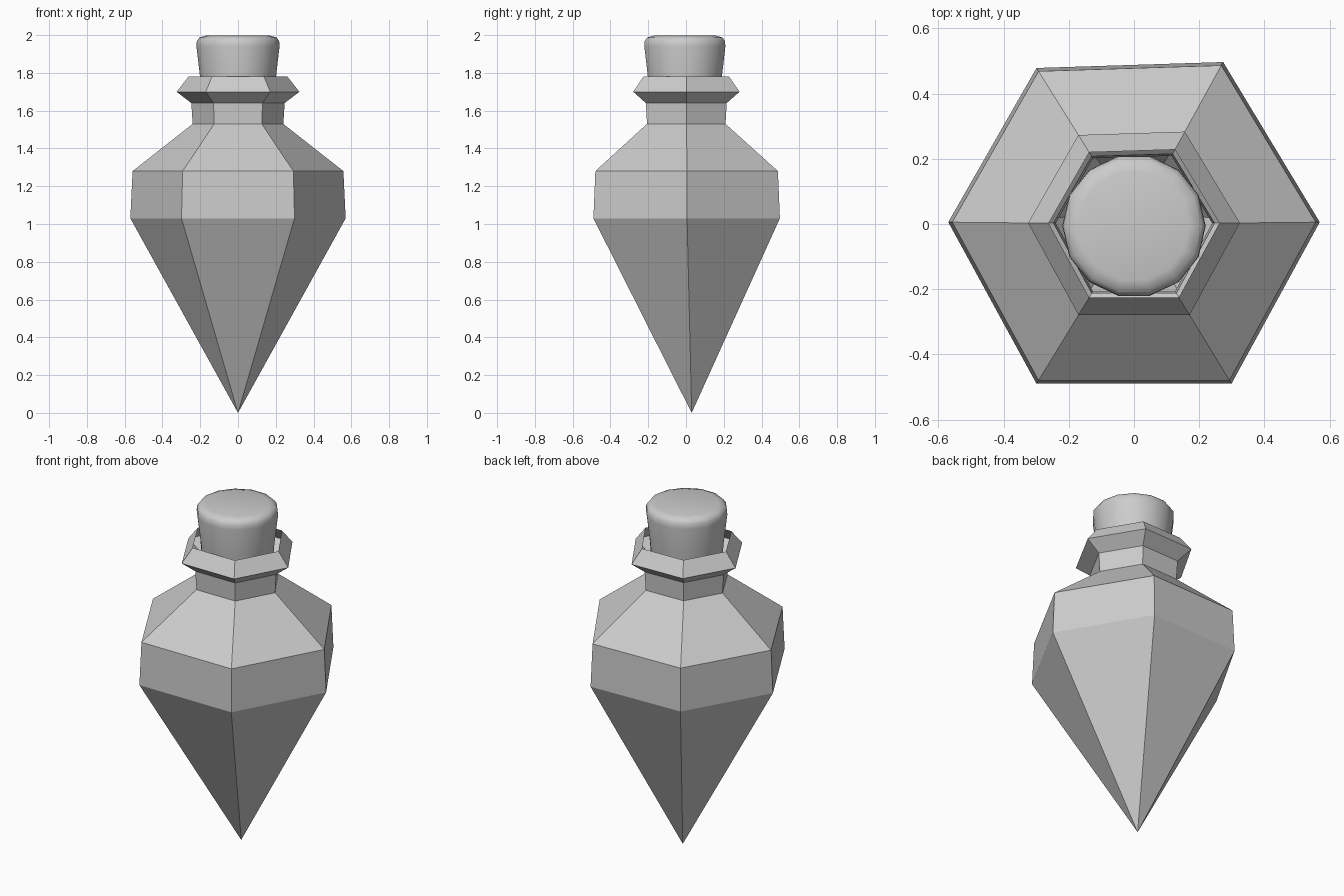
import bpy, bmesh, math

if "Cube" in bpy.data.objects:
    bpy.data.objects.remove(bpy.data.objects["Cube"])

def material(name, colour):
    m = bpy.data.materials.new(name)
    m.diffuse_color = (*colour, 1)
    m.use_nodes = True
    m.node_tree.nodes["Principled BSDF"].inputs["Base Color"].default_value = m.diffuse_color
    return m

grey = material("plain grey", (0.6, 0.6, 0.6))

def make_object(name, bm):
    bmesh.ops.recalc_face_normals(bm, faces=bm.faces)
    me = bpy.data.meshes.new(name)
    bm.to_mesh(me)
    bm.free()
    me.materials.append(grey)
    ob = bpy.data.objects.new(name, me)
    bpy.context.collection.objects.link(ob)
    return ob

def loft(bm, rings):
    """Join consecutive rings of vertices with quads."""
    for a, b in zip(rings, rings[1:]):
        n = len(a)
        for i in range(n):
            j = (i + 1) % n
            bm.faces.new((a[i], a[j], b[j], b[i]))

# Bottle: slightly uneven hexagon scaled up a profile, open at the mouth
HEX = [(1, 0.01), (0.48, 0.872), (-0.525, 0.84), (-1, 0.01), (-0.525, -0.86), (0.525, -0.86)]
PROFILE = [(0.57, 1.03), (0.558, 1.28), (0.24, 1.53), (0.247, 1.64), (0.325, 1.70), (0.262, 1.78)]
bm = bmesh.new()
rings = [[bm.verts.new((x * r, y * r, z)) for x, y in HEX] for r, z in PROFILE]
loft(bm, rings)
tip = bm.verts.new((0, 0.03, 0))
for i in range(6):
    bm.faces.new((tip, rings[0][(i + 1) % 6], rings[0][i]))
make_object("bottle", bm)

# Cork: tapered stopper with a softly rounded top
CORK = [(0.185, 1.58), (0.201, 1.78), (0.22, 1.94), (0.218, 1.968), (0.205, 1.987), (0.17, 1.997)]
N = 14
bm = bmesh.new()
rings = [[bm.verts.new((r * math.cos(math.tau * i / N), r * math.sin(math.tau * i / N) - 0.006, z))
          for i in range(N)] for r, z in CORK]
loft(bm, rings)
bm.faces.new(rings[0][::-1])
top = bm.verts.new((0, -0.006, 1.995))
for i in range(N):
    bm.faces.new((rings[-1][i], rings[-1][(i + 1) % N], top))
cork = make_object("cork", bm)
bpy.context.view_layer.objects.active = cork
cork.select_set(True)
bpy.ops.object.shade_smooth_by_angle(angle=math.radians(60))
